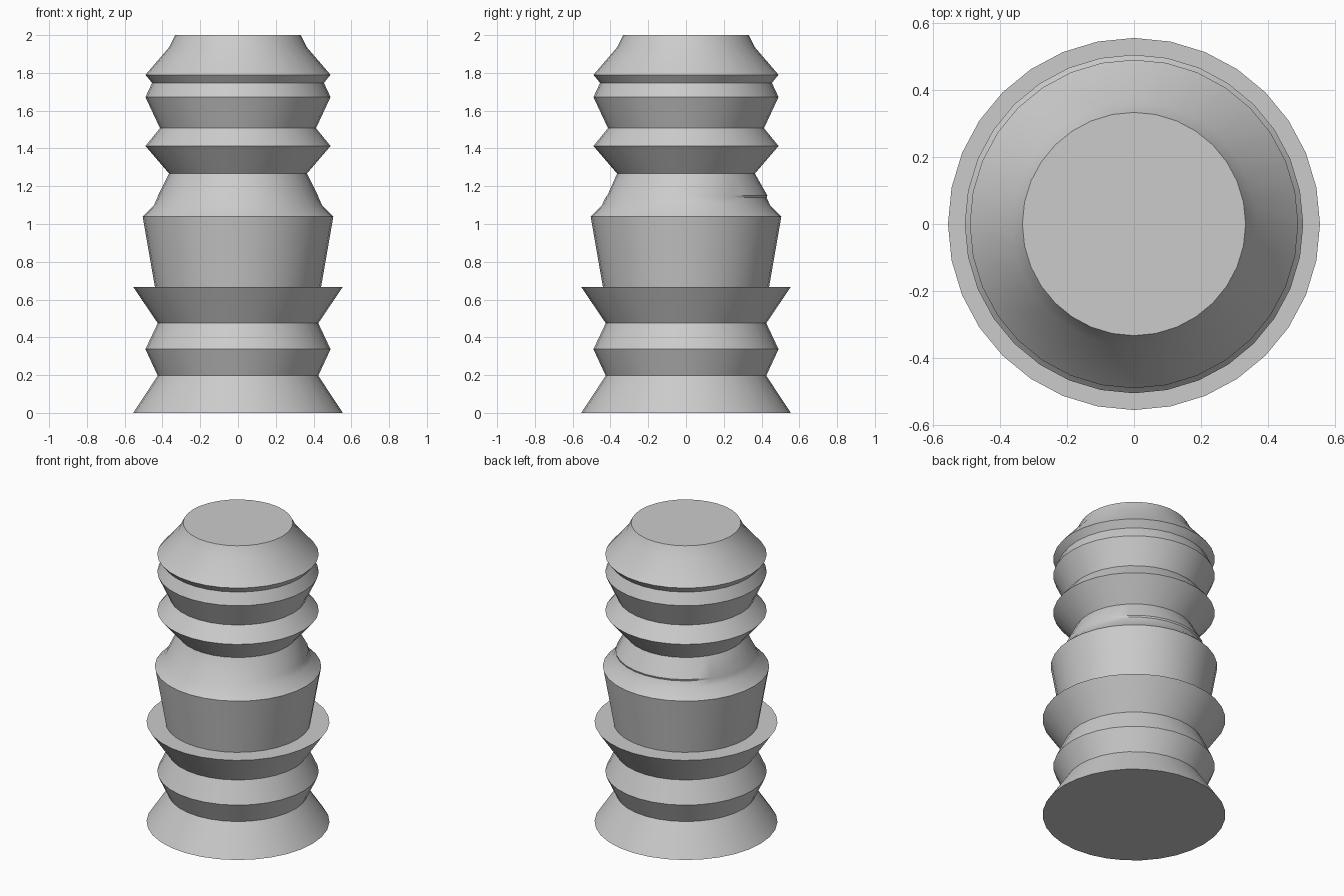
import bpy, bmesh
from math import sin, cos, tau, radians

if "Cube" in bpy.data.objects:
    bpy.data.objects.remove(bpy.data.objects["Cube"])

SIDES = 32


def turned(name, profile):
    """Closed lathe shape from (radius, height, y shift) points, bottom to top."""
    bm = bmesh.new()
    rings = [[bm.verts.new((r * cos(tau * i / SIDES), r * sin(tau * i / SIDES) + dy, z))
              for i in range(SIDES)] for r, z, dy in profile]
    for low, high in zip(rings, rings[1:]):
        for i in range(SIDES):
            j = (i + 1) % SIDES
            bm.faces.new((low[i], low[j], high[j], high[i]))
    bm.faces.new(rings[0][::-1])
    bm.faces.new(rings[-1])
    mesh = bpy.data.meshes.new(name)
    bm.to_mesh(mesh)
    bm.free()
    obj = bpy.data.objects.new(name, mesh)
    bpy.context.collection.objects.link(obj)
    bpy.ops.object.select_all(action='DESELECT')
    bpy.context.view_layer.objects.active = obj
    obj.select_set(True)
    bpy.ops.object.shade_smooth_by_angle(angle=radians(30))
    return obj


# Flared foot and flat ledge
foot = [(.555, 0, 0), (.425, .197, 0), (.49, .337, 0), (.425, .475, 0), (.555, .667, 0)]
# Tapered drum and shoulder, with a slight lip at the back
drum = [(.44, .667, 0), (.505, 1.04, 0), (.445, 1.10, 0), (.427, 1.139, 0),
        (.424, 1.15, .007), (.365, 1.267, 0)]
# Ribbed upper section and top
ribs = [(.49, 1.413, 0), (.413, 1.507, 0), (.49, 1.672, 0), (.455, 1.747, 0),
        (.49, 1.79, 0), (.365, 1.935, 0), (.333, 2, 0)]

turned("turned_column", foot + drum + ribs)
